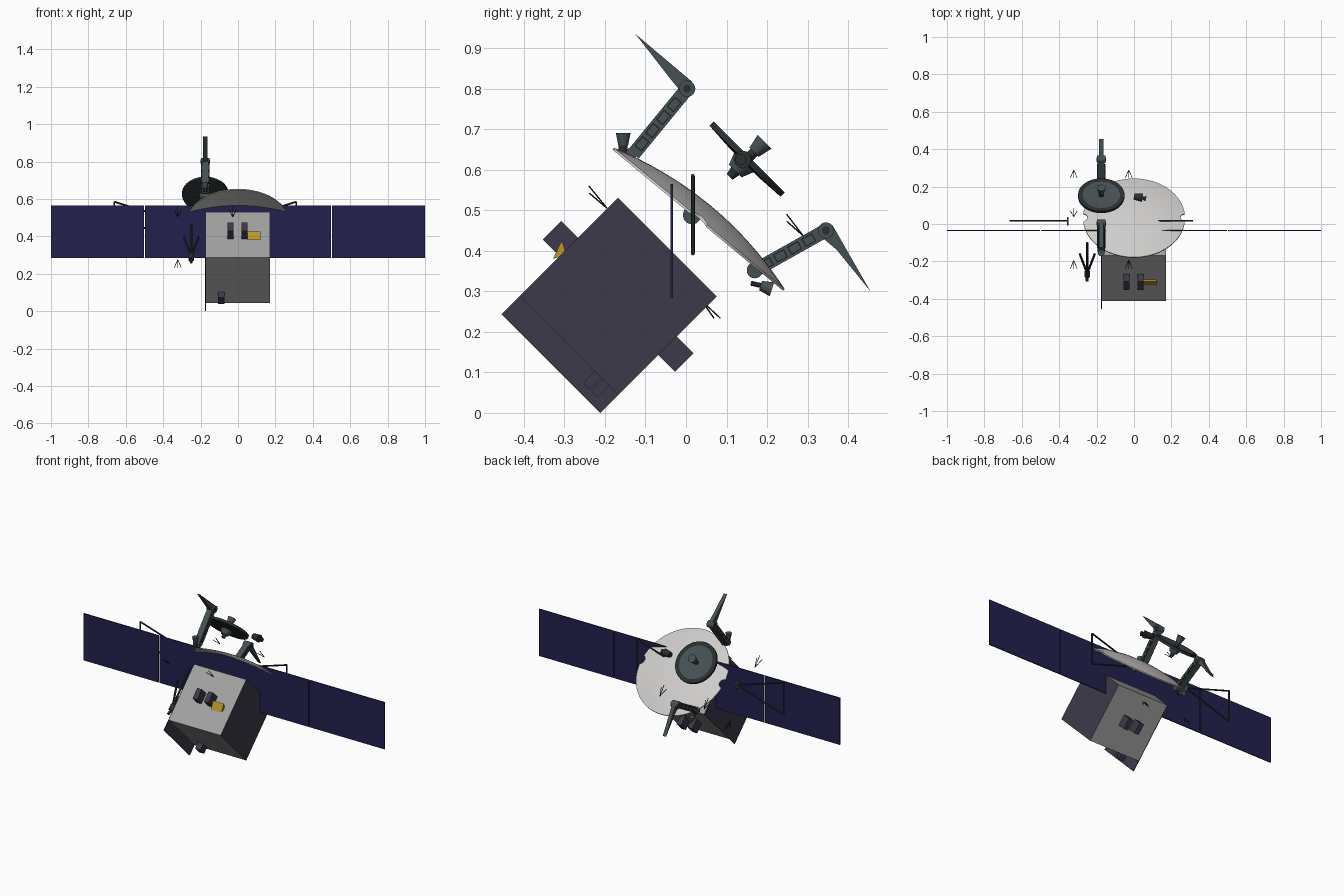
import bpy, bmesh, math
from mathutils import Matrix, Vector

if "Cube" in bpy.data.objects:
    bpy.data.objects.remove(bpy.data.objects["Cube"])


def material(name, r, g, b):
    m = bpy.data.materials.new(name)
    m.use_nodes = True
    m.diffuse_color = (r, g, b, 1)
    m.node_tree.nodes["Principled BSDF"].inputs["Base Color"].default_value = (r, g, b, 1)
    return m


GREY = material("body_grey", 0.36, 0.36, 0.36)
SLATE = material("slate_purple", 0.045, 0.042, 0.066)
BLUE = material("solar_blue", 0.016, 0.015, 0.075)
WHITE = material("dish_grey", 0.62, 0.61, 0.6)
TEAL = material("dark_teal", 0.06, 0.08, 0.085)
DARK = material("dark_metal", 0.022, 0.028, 0.03)
GOLD = material("gold", 0.5, 0.31, 0.03)
BLACK = material("antenna_black", 0.01, 0.01, 0.01)


def finish(name, bm, mats, matrix=Matrix(), smooth=False):
    bmesh.ops.recalc_face_normals(bm, faces=bm.faces)
    me = bpy.data.meshes.new(name)
    bm.to_mesh(me)
    bm.free()
    ob = bpy.data.objects.new(name, me)
    bpy.context.collection.objects.link(ob)
    for m in mats if isinstance(mats, list) else [mats]:
        me.materials.append(m)
    ob.matrix_world = matrix
    if smooth:
        bpy.context.view_layer.objects.active = ob
        ob.select_set(True)
        bpy.ops.object.shade_smooth_by_angle()
        ob.select_set(False)
    return ob


def tilt(x, y, z, degrees):
    """Place at a point and lean about the x axis."""
    return Matrix.Translation((x, y, z)) @ Matrix.Rotation(math.radians(degrees), 4, "X")


def box(name, center, size, mat, matrix=Matrix()):
    bm = bmesh.new()
    bmesh.ops.create_cube(bm, size=1, matrix=Matrix.Translation(center) @ Matrix.Diagonal((*size, 1)))
    return finish(name, bm, mat, matrix)


def rod(name, p, q, r1, mat, r2=None, sides=12):
    p, q = Vector(p), Vector(q)
    d = q - p
    bm = bmesh.new()
    bmesh.ops.create_cone(bm, cap_ends=True, segments=sides, radius1=r1,
                          radius2=r1 if r2 is None else r2, depth=d.length)
    m = Matrix.Translation((p + q) / 2) @ d.to_track_quat("Z", "Y").to_matrix().to_4x4()
    return finish(name, bm, mat, m, smooth=sides > 6)


def prism(name, outline, x, width, mat):
    """Extrude a y-z outline along x."""
    bm = bmesh.new()
    face = bm.faces.new([bm.verts.new((x - width / 2, y, z)) for y, z in outline])
    ext = bmesh.ops.extrude_face_region(bm, geom=[face])["geom"]
    bmesh.ops.translate(bm, vec=(width, 0, 0), verts=[v for v in ext if isinstance(v, bmesh.types.BMVert)])
    return finish(name, bm, mat)


def lathe(name, profile, mats, matrix, sides=48):
    bm = bmesh.new()
    pts = [bm.verts.new((r, 0, h)) for r, h in profile]
    edges = [bm.edges.new(e) for e in zip(pts, pts[1:])]
    bmesh.ops.spin(bm, geom=pts + edges, cent=(0, 0, 0), axis=(0, 0, 1),
                   angle=math.tau, steps=sides, use_merge=True)
    bmesh.ops.remove_doubles(bm, verts=bm.verts, dist=0.0001)
    return finish(name, bm, mats, matrix, smooth=True)


# Cubic body leaning 45 degrees, with one slate flank
BODY = tilt(0, -0.1675, 0.2875, 45)
H = 0.172
body = box("body", (0, 0, 0), (2 * H, 2 * H, 2 * H), [GREY, SLATE], BODY)
for p in body.data.polygons:
    p.material_index = 1 if abs(p.normal.x) > 0.9 else 0
box("side_plate", (-H - 0.002, -0.0315, 0), (0.005, 2 * H + 0.063, 2 * H), SLATE, BODY)

# Equipment boxes on upper front and lower back faces
for x in (-0.04, 0.035):
    for s, place in ((1, "front"), (-1, "back")):
        box(f"{place}_equipment_box", (x, 0, s * (H + 0.029)), (0.03, 0.064, 0.06), SLATE, BODY)
for dz in (-0.012, 0.016):
    box("lower_equipment_box", (-0.09, -H - 0.02, -0.117 + dz), (0.035, 0.04, 0.022), SLATE, BODY)
prism("gold_horn", [(-0.328, 0.38), (-0.307, 0.425), (-0.298, 0.402), (-0.31, 0.385)], 0.085, 0.07, GOLD)

# Solar wings: one middle panel and an outer panel on each side
box("middle_solar_panel", (0, -0.035, 0.424), (0.994, 0.006, 0.282), BLUE)
for s in (-1, 1):
    box("outer_solar_panel", (s * 0.7515, -0.035, 0.424), (0.497, 0.006, 0.282), BLUE)

# Main domed dish with a notch on each side
DISH = tilt(0, 0.033, 0.48, -39.6)
R, N = 0.273, 8
top = [(R * i / N, 0.042 * (1 - (i / N) ** 2)) for i in range(N + 1)]
under = [(r, h * 0.75 - 0.006) for r, h in reversed(top)]
dish = lathe("main_dish", top + under, WHITE, DISH)
for s in (-1, 1):
    bm = bmesh.new()
    bmesh.ops.create_cone(bm, cap_ends=True, segments=20, radius1=0.026, radius2=0.026, depth=0.2)
    cutter = finish("notch_cutter", bm, WHITE, DISH @ Matrix.Translation((s * 0.275, 0, 0)))
    cutter.hide_render = True
    cutter.hide_viewport = True
    cut = dish.modifiers.new("notch", "BOOLEAN")
    cut.operation = "DIFFERENCE"
    cut.object = cutter

# Triangular side frames, mirrored about the arm plane
MID = -0.175
for s in (-1, 1):
    tip = (MID + s * 0.18, 0.017, 0.49)
    up = (MID + s * 0.487, 0.017, 0.585)
    low = (MID + s * 0.487, 0.017, 0.393)
    for a, b in ((tip, up), (tip, low), (up, low)):
        rod("side_frame_bar", a, b, 0.005, DARK, sides=6)
    rod("side_frame_pivot", (tip[0] - 0.004, 0.015, 0.488), (tip[0] + 0.004, 0.015, 0.488), 0.023, TEAL)


# Jointed arms with recess pads, pivots and pointed blades
def arm(base, elbow, blade):
    (y0, z0), (y1, z1) = base, elbow
    length = math.hypot(y1 - y0, z1 - z0)
    m = tilt(MID, y0, z0, math.degrees(math.atan2(z1 - z0, y1 - y0)))
    box("arm_beam", (0, length / 2, 0), (0.034, length, 0.034), TEAL, m)
    for i in range(4):
        for s in (-1, 1):
            box("arm_pad", (s * 0.018, length * (0.16 + 0.2 * i), 0), (0.008, length * 0.15, 0.022), DARK, m)
            box("arm_pad_cover", (s * 0.0195, length * (0.16 + 0.2 * i), 0), (0.008, length * 0.12, 0.017), TEAL, m)
    rod("arm_elbow", (MID - 0.023, y1, z1), (MID + 0.023, y1, z1), 0.02, TEAL, sides=20)
    rod("elbow_cap", (MID - 0.025, y1, z1), (MID + 0.025, y1, z1), 0.01, DARK, sides=16)
    prism("arm_blade", blade, MID, 0.022, TEAL)


arm((-0.13, 0.638), (0.003, 0.8), [(-0.125, 0.935), (0.015, 0.817), (-0.006, 0.785), (-0.033, 0.817)])
arm((0.17, 0.352), (0.345, 0.45), [(0.455, 0.3), (0.362, 0.462), (0.332, 0.436), (0.372, 0.402)])
rod("arm_shoulder", (MID - 0.025, 0.17, 0.352), (MID + 0.025, 0.17, 0.352), 0.02, TEAL, sides=20)
rod("arm_shoulder", (MID - 0.02, -0.135, 0.64), (MID + 0.02, -0.135, 0.64), 0.014, TEAL, sides=20)

# Small cups at the arm roots
rod("root_cup", (MID, -0.155, 0.66), (MID, -0.155, 0.69), 0.012, TEAL, 0.018)
rod("root_cup_stem", (MID, -0.155, 0.638), (MID, -0.155, 0.662), 0.011, DARK)
rod("root_cup", (MID, 0.184, 0.314), (MID, 0.212, 0.305), 0.012, TEAL, 0.018)
rod("root_cup_stem", (MID, 0.16, 0.32), (MID, 0.186, 0.314), 0.006, DARK)

# Secondary dish with feed cup and rear gimbal
SMALL = tilt(MID, 0.15, 0.625, -45)
small = lathe("small_dish", [(0, 0.002), (0.04, 0.003), (0.095, 0.007), (0.1, 0.008), (0.124, 0.009),
                             (0.124, -0.006), (0.06, -0.01), (0, -0.012)], [TEAL, DARK], SMALL)
for p in small.data.polygons:
    if Vector(p.center[:2]).length > 0.098 or p.normal.z < 0:
        p.material_index = 1
for name, a, b, r1, r2, mat in (("feed_cup", 0.025, 0.062, 0.016, 0.024, TEAL),
                                ("feed_stem", 0, 0.03, 0.012, 0.012, DARK),
                                ("gimbal_cone", -0.04, -0.005, 0.022, 0.036, TEAL),
                                ("gimbal_stub", -0.06, -0.04, 0.01, 0.014, DARK)):
    rod(name, SMALL @ Vector((0, 0, a)), SMALL @ Vector((0, 0, b)), r1, mat, r2, 16)

# Free pointing unit above the main dish
rod("pointing_unit", (0.0, 0.147, 0.625), (0.045, 0.14, 0.625), 0.016, DARK, 0.022)
rod("pointing_unit_tip", (0.045, 0.14, 0.625), (0.064, 0.135, 0.625), 0.008, DARK, 0.014)

# Thin three-pronged antennas, mirrored about the arm plane
for s in (-1, 1):
    for y, z, dy, dz in ((-0.195, 0.505, -0.045, 0.055), (0.04, 0.275, 0.045, -0.042),
                         (0.288, 0.438, -0.04, 0.052)):
        x = MID + s * 0.147
        for dx, k in ((-0.018, 0.8), (0, 1), (0.018, 0.8)):
            end = (x + dx, y + dy * k - abs(dx) * 0.4, z + dz * k - abs(dx) * 0.4)
            rod("antenna_prong", (x, y, z), end, 0.0018, BLACK, sides=5)

# Forked boom beside the body
hub = Vector((-0.25, -0.265, 0.29))
for end in ((-0.29, -0.16, 0.4), (-0.25, -0.1, 0.46), (-0.21, -0.16, 0.4)):
    rod("fork_prong", hub, end, 0.006, DARK, sides=8)
rod("fork_hub", (-0.25, -0.255, 0.3), (-0.25, -0.28, 0.275), 0.015, DARK)
rod("fork_tip", (-0.25, -0.28, 0.275), (-0.25, -0.305, 0.262), 0.008, DARK)
